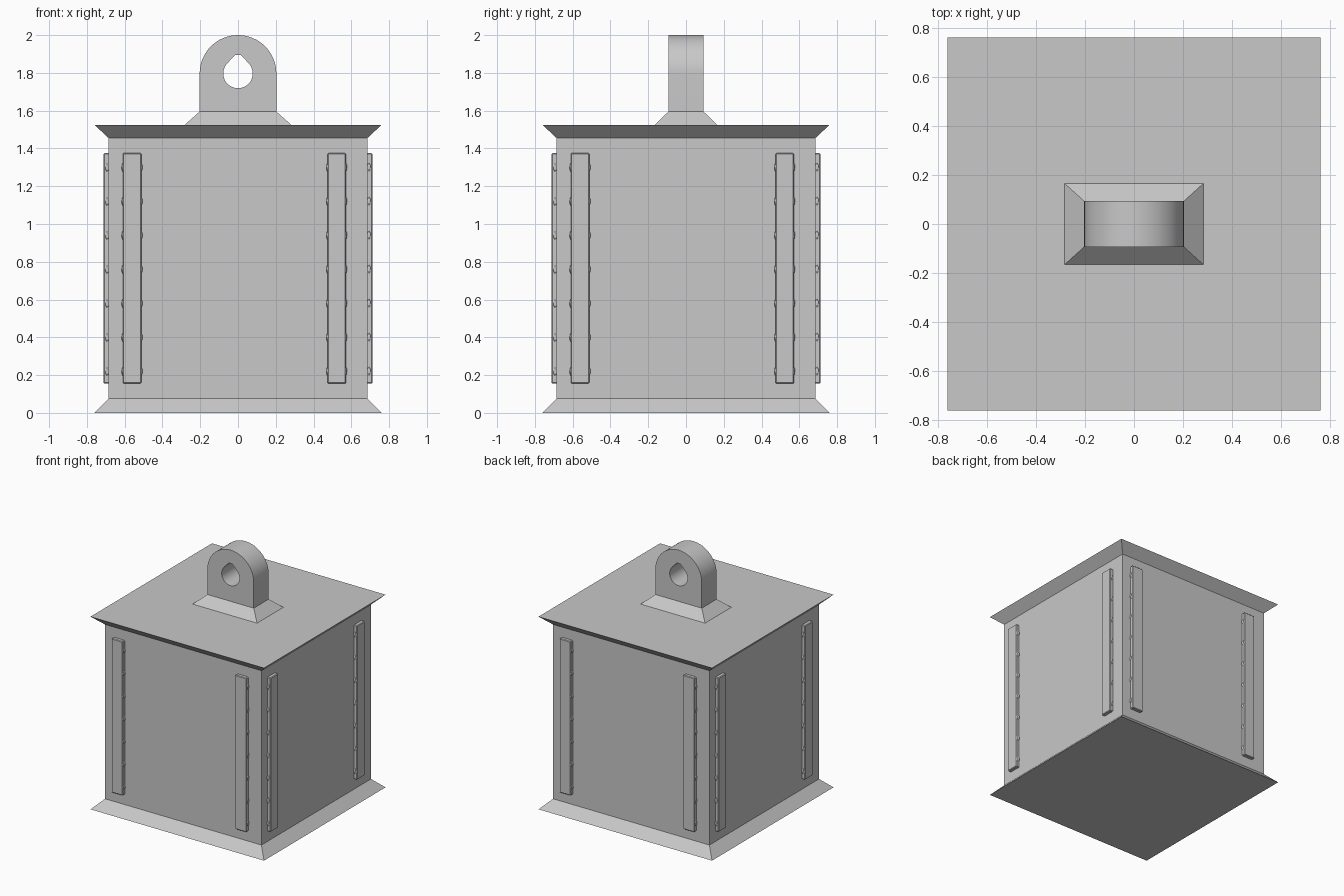
import bpy, bmesh, math
from mathutils import Matrix, Vector

cube = bpy.data.objects.get("Cube")
if cube:
    bpy.data.objects.remove(cube, do_unlink=True)

GREY = (0.58, 0.58, 0.58, 1)
metal = bpy.data.materials.new("plain grey metal")
metal.diffuse_color = GREY
metal.use_nodes = True
metal.node_tree.nodes["Principled BSDF"].inputs["Base Color"].default_value = GREY


def finish(name, bm):
    bmesh.ops.recalc_face_normals(bm, faces=bm.faces[:])
    mesh = bpy.data.meshes.new(name)
    bm.to_mesh(mesh)
    bm.free()
    mesh.materials.append(metal)
    obj = bpy.data.objects.new(name, mesh)
    bpy.context.collection.objects.link(obj)
    return obj


def loft(name, rings):
    """Stack rectangles given as (half width, half depth, height)."""
    bm = bmesh.new()
    loops = [[bm.verts.new((sx * w, sy * d, z))
              for sx, sy in ((-1, -1), (1, -1), (1, 1), (-1, 1))] for w, d, z in rings]
    for low, high in zip(loops, loops[1:]):
        for i in range(4):
            j = (i + 1) % 4
            bm.faces.new((low[i], low[j], high[j], high[i]))
    bm.faces.new(loops[0])
    bm.faces.new(loops[-1])
    return finish(name, bm)


def smooth(obj, degrees):
    bpy.ops.object.select_all(action="DESELECT")
    obj.select_set(True)
    bpy.context.view_layer.objects.active = obj
    bpy.ops.object.shade_smooth_by_angle(angle=math.radians(degrees))


# Block with flared top and bottom rims
BODY, RIM = 0.685, 0.76
loft("weight_body", [(RIM, RIM, 0), (BODY, BODY, 0.075), (BODY, BODY, 1.455), (RIM, RIM, 1.525)])

# Sloped foot under the lifting eye
loft("eye_foot", [(0.288, 0.17, 1.52), (0.203, 0.093, 1.595)])

# Arched lifting eye with a teardrop hole
R, HOLE, CENTRE, HALF = 0.203, 0.078, 1.797, 0.093
arch = [(-R, 1.59), (R, 1.59)]
arch += [(R * math.cos(a), CENTRE + R * math.sin(a))
         for a in (math.pi * i / 32 for i in range(33))]
drop = [(HOLE * math.cos(a), CENTRE + HOLE * math.sin(a))
        for a in (math.radians(135 + 270 * i / 30) for i in range(31))]
drop += [(0.015, 1.895), (-0.015, 1.895)]
bm = bmesh.new()
edges = []
for outline in (arch, drop):
    vs = [bm.verts.new((x, -HALF, z)) for x, z in outline]
    edges += [bm.edges.new((v, vs[(i + 1) % len(vs)])) for i, v in enumerate(vs)]
bmesh.ops.triangle_fill(bm, edges=edges, use_beauty=True)
bmesh.ops.dissolve_degenerate(bm, edges=bm.edges[:], dist=0.0001)
out = bmesh.ops.extrude_face_region(bm, geom=bm.faces[:], use_keep_orig=True)
bmesh.ops.translate(bm, vec=(0, 2 * HALF, 0),
                    verts=[g for g in out["geom"] if isinstance(g, bmesh.types.BMVert)])
smooth(finish("lifting_eye", bm), 30)

# Upright bars with small weld beads, two on each side
BAR_LOW, BAR_HIGH, BAR_W, BAR_OUT = 0.155, 1.375, 0.098, 0.712
for side, side_name in enumerate(("front", "left", "back", "right")):
    turn = Matrix.Rotation(side * math.pi / 2, 4, "Z")
    for x, end in ((-0.561, "first"), (0.5225, "second")):
        mid = Vector((x, -(BODY - 0.01 + BAR_OUT) / 2, (BAR_LOW + BAR_HIGH) / 2))
        size = (BAR_W, BAR_OUT - BODY + 0.01, BAR_HIGH - BAR_LOW)
        bm = bmesh.new()
        bmesh.ops.create_cube(bm, size=1,
                              matrix=turn @ Matrix.Translation(mid) @ Matrix.Diagonal((*size, 1)))
        bmesh.ops.bevel(bm, geom=bm.edges[:], offset=0.005, segments=1, affect="EDGES")
        finish(f"{side_name}_bar_{end}", bm)

        bm = bmesh.new()
        for edge in (-1, 1):
            for i in range(7):
                spot = Vector((x + edge * BAR_W / 2, -BODY - 0.008, 0.22 + i * 0.18))
                bmesh.ops.create_icosphere(
                    bm, subdivisions=1, radius=1,
                    matrix=turn @ Matrix.Translation(spot) @ Matrix.Diagonal((0.007, 0.014, 0.024, 1)))
        finish(f"{side_name}_weld_beads_{end}", bm)
